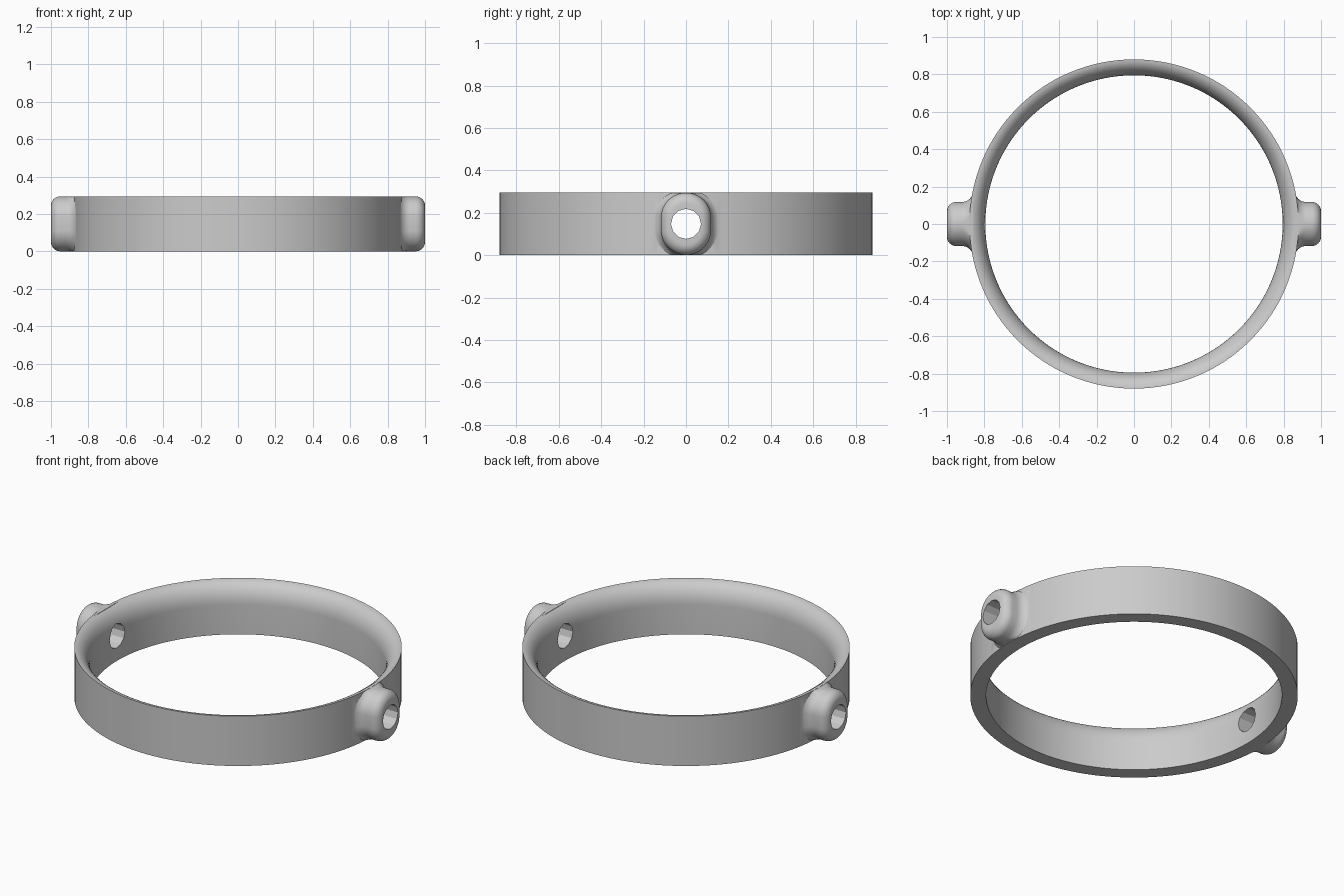
import bpy, bmesh
from math import sin, cos, pi, radians

if "Cube" in bpy.data.objects:
    bpy.data.objects.remove(bpy.data.objects["Cube"])

HEIGHT, OUTER, INNER = 0.295, 0.88, 0.795
MID = HEIGHT / 2

grey = bpy.data.materials.new("plain grey")
grey.use_nodes = True
grey.diffuse_color = (0.6, 0.6, 0.6, 1)
grey.node_tree.nodes["Principled BSDF"].inputs["Base Color"].default_value = (0.6, 0.6, 0.6, 1)


def loft(name, sections, loop):
    """Skin a row of closed sections, either looped round or capped."""
    bm = bmesh.new()
    rows = [[bm.verts.new(p) for p in s] for s in sections]
    pairs = list(zip(rows, rows[1:]))
    if loop:
        pairs.append((rows[-1], rows[0]))
    else:
        bm.faces.new(rows[0])
        bm.faces.new(rows[-1])
    n = len(rows[0])
    for a, b in pairs:
        for i in range(n):
            j = (i + 1) % n
            bm.faces.new((a[i], a[j], b[j], b[i]))
    bmesh.ops.recalc_face_normals(bm, faces=bm.faces)
    mesh = bpy.data.meshes.new(name)
    bm.to_mesh(mesh)
    bm.free()
    mesh.materials.append(grey)
    obj = bpy.data.objects.new(name, mesh)
    bpy.context.collection.objects.link(obj)
    return obj


def combine(target, other, operation):
    """Apply a boolean and drop the helper."""
    mod = target.modifiers.new("cut", 'BOOLEAN')
    mod.object, mod.operation, mod.solver = other, operation, 'EXACT'
    bpy.context.view_layer.objects.active = target
    bpy.ops.object.modifier_apply(modifier=mod.name)
    bpy.data.objects.remove(other)


# Ring band: flat underside, straight walls, rounded inner top edge
wall, drop, steps = OUTER - INNER, 0.12, 10
profile = [(INNER, 0), (OUTER, 0)]
for i in range(steps + 1):
    t = pi / 2 * i / steps
    profile.append((OUTER - wall * sin(t), HEIGHT - drop + drop * cos(t)))
turns = 144
ring = loft("ring_band", [[(r * cos(a), r * sin(a), z) for r, z in profile]
                          for a in (2 * pi * (k + 0.5) / turns for k in range(turns))], True)


# Side bosses: upright oval, flared into the band, rounded at the tip
def oval(x, grow, side, n=48):
    pts = []
    for k in range(n):
        a = 2 * pi * (k + 0.5) / n
        r = 0.118 + grow
        z = MID + r * sin(a) + (0.029 if sin(a) > 0 else -0.029)
        pts.append((side * x, r * cos(a), min(max(z, 0.001), HEIGHT - 0.001)))
    return pts


flare, tip, n = 0.06, 0.05, 8
arc = [pi / 2 * i / n for i in range(n + 1)]
path = [(0.92 - flare * sin(t), flare - flare * cos(t)) for t in reversed(arc)]
path += [(1 - tip + tip * sin(t), tip * cos(t) - tip) for t in arc]
for label, side in (("left", 1), ("right", -1)):
    boss = loft(label + "_boss", [oval(x, g, side) for x, g in path], False)
    combine(ring, boss, 'UNION')

# Faceted hole straight through both bosses
hole = loft("hole_cutter", [[(x, 0.071 * cos(k * pi / 6), MID + 0.071 * sin(k * pi / 6))
                             for k in range(12)] for x in (-1.2, 1.2)], False)
hole.hide_render = True
combine(ring, hole, 'DIFFERENCE')

# Smooth shading with crisp edges
bpy.ops.object.select_all(action='DESELECT')
ring.select_set(True)
bpy.context.view_layer.objects.active = ring
bpy.ops.object.shade_smooth_by_angle(angle=radians(28))
